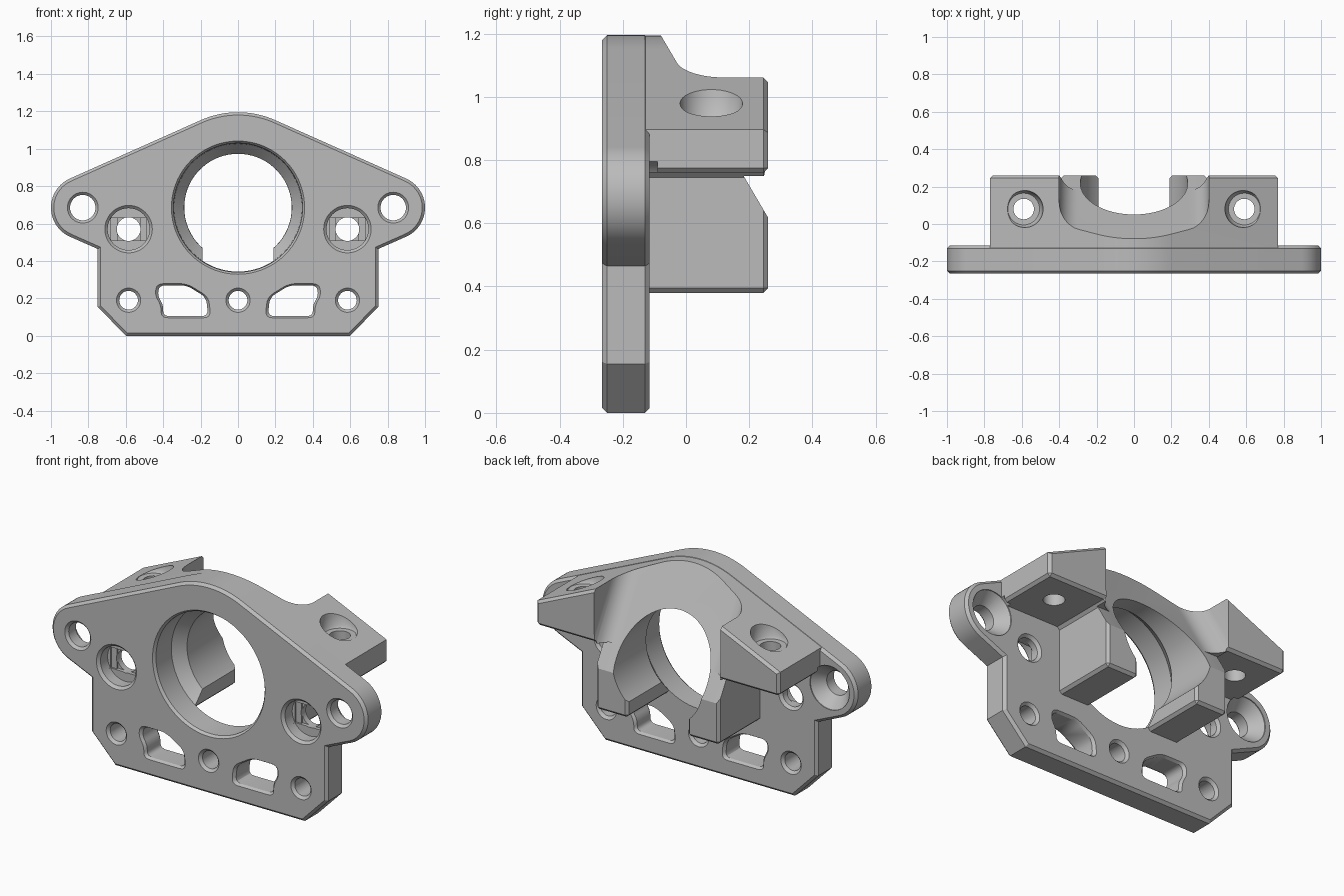
import bpy, bmesh, math
from math import sin, cos, radians, pi

if "Cube" in bpy.data.objects:
    bpy.data.objects.remove(bpy.data.objects["Cube"])

grey = bpy.data.materials.new("grey_plastic")
grey.diffuse_color = (0.5, 0.5, 0.5, 1)
grey.use_nodes = True
grey.node_tree.nodes["Principled BSDF"].inputs["Base Color"].default_value = grey.diffuse_color


def loft(name, rings):
    """Closed solid skinned through rings of 3D points."""
    bm = bmesh.new()
    vs = [[bm.verts.new(p) for p in ring] for ring in rings]
    n = len(vs[0])
    for a, b in zip(vs, vs[1:]):
        for i in range(n):
            j = (i + 1) % n
            bm.faces.new((a[i], a[j], b[j], b[i]))
    bm.faces.new(vs[0])
    bm.faces.new(vs[-1])
    bmesh.ops.recalc_face_normals(bm, faces=bm.faces)
    me = bpy.data.meshes.new(name)
    bm.to_mesh(me)
    bm.free()
    ob = bpy.data.objects.new(name, me)
    bpy.context.collection.objects.link(ob)
    me.materials.append(grey)
    return ob


def prism(name, pts, y0, y1):
    return loft(name, [[(x, y, z) for x, z in pts] for y in (y0, y1)])


def lathe_y(name, cx, cz, prof, n=48):
    return loft(name, [[(cx + r * cos(2 * pi * i / n), y, cz + r * sin(2 * pi * i / n))
                        for i in range(n)] for y, r in prof])


def lathe_z(name, cx, cy, prof, n=40):
    return loft(name, [[(cx + r * cos(2 * pi * i / n), cy + r * sin(2 * pi * i / n), z)
                        for i in range(n)] for z, r in prof])


def arc(cx, cz, r, a0, a1, n):
    return [(cx + r * cos(radians(a0 + (a1 - a0) * i / n)),
             cz + r * sin(radians(a0 + (a1 - a0) * i / n))) for i in range(n + 1)]


def round_poly(pts, r):
    """Polygon with softly rounded corners."""
    out = []
    for i, p in enumerate(pts):
        ends = []
        for q in (pts[i - 1], pts[(i + 1) % len(pts)]):
            d = math.dist(p, q)
            t = min(r, d * 0.45) / d
            ends.append((p[0] + (q[0] - p[0]) * t, p[1] + (q[1] - p[1]) * t))
        a, b = ends
        for k in range(5):
            t = k / 4
            out.append(tuple(a[m] * (1 - t) ** 2 + 2 * p[m] * t * (1 - t) + b[m] * t * t
                             for m in (0, 1)))
    return out


def apply(ob, mod):
    bpy.context.view_layer.objects.active = ob
    bpy.ops.object.modifier_apply(modifier=mod.name)


def chamfer(ob, width):
    m = ob.modifiers.new("chamfer", 'BEVEL')
    m.width, m.segments = width, 1
    m.limit_method, m.angle_limit = 'ANGLE', radians(70)
    apply(ob, m)


def combine(ob, other, op='DIFFERENCE'):
    m = ob.modifiers.new("combine", 'BOOLEAN')
    m.operation, m.object, m.solver = op, other, 'EXACT'
    apply(ob, m)
    bpy.data.objects.remove(other)


def mirrored(half):
    """Complete an outline that starts on the centre line."""
    return half + [(-x, z) for x, z in reversed(half) if x > 1e-4]


FRONT, BACK, REAR = -0.265, -0.115, 0.26

# Front flange plate with two rounded ears
crown = arc(0, 0.705, 0.49, 90, 66, 10)
half = crown + arc(0.83, 0.685, 0.17, 66, -66, 20) + [(0.75, 0.464), (0.75, 0.155), (0.6, 0)]
bracket = prism("mounting_bracket", mirrored(half), FRONT, BACK)
chamfer(bracket, 0.015)

# Rear body: sloping wings and two arms hanging beside the bore
half = [(x, z - 0.002) for x, z in crown] + [(0.77, 0.896), (0.77, 0.76), (0.39, 0.76),
                                             (0.39, 0.38), (0.19, 0.38), (0.19, 0.6)]
body = prism("rear_body", mirrored(half), -0.2, REAR)
chamfer(body, 0.015)
combine(bracket, body, 'UNION')

# Sloped, filleted saddle cut behind the hood
section = [(-0.4, 0.9)] + arc(-0.3, 0.1, 0.1, 180, 270, 8) + \
          arc(0.3, 0.1, 0.1, 270, 360, 8) + [(0.4, 0.9)]
dy, dz = 0.507, -0.862
saddle = loft("saddle_cut", [[(x, -0.08 + s * dy - h * dz, 1.195 + s * dz + h * dy)
                              for x, h in section] for s in (-0.5, 1.2)])
combine(bracket, saddle)
slope = [(0.182, 0.75), (0.311, 0.53), (0.4, 0.53), (0.4, 0.75)]
combine(bracket, loft("arm_slope_cut", [[(x, y, z) for y, z in slope] for x in (-0.395, 0.395)]))

# Main bore: wide through the plate, tapering to the hood
combine(bracket, lathe_y("main_bore", 0, 0.685, [
    (-0.29, 0.375), (-0.25, 0.345), (BACK, 0.342), (-0.05, 0.288), (0.4, 0.287)], 72))


def through_hole(x, z, r):
    e = 0.025
    combine(bracket, lathe_y("hole", x, z, [
        (FRONT - 0.01, r + e), (FRONT + 0.015, r), (BACK - 0.015, r), (BACK + 0.01, r + e)], 32))


through_hole(0, 0.19, 0.05)

for s in (-1, 1):
    # Lower screw hole
    through_hole(s * 0.585, 0.19, 0.05)
    # Ear hole, countersunk from behind
    combine(bracket, lathe_y("ear_hole", s * 0.83, 0.685, [
        (FRONT - 0.01, 0.092), (FRONT + 0.015, 0.068), (-0.185, 0.068),
        (BACK - 0.005, 0.125), (-0.09, 0.125)]))
    # Stepped counterbore: round pocket, slot, square, screw hole
    cx, cz = s * 0.585, 0.57
    combine(bracket, lathe_y("counterbore", cx, cz, [
        (FRONT - 0.01, 0.137), (FRONT + 0.015, 0.112), (-0.185, 0.112)]))
    for w, y in ((0.095, -0.175), (0.06, -0.165)):
        combine(bracket, prism("step", [(cx - w, cz - 0.06), (cx + w, cz - 0.06),
                                        (cx + w, cz + 0.06), (cx - w, cz + 0.06)], -0.2, y))
    combine(bracket, lathe_y("screw_hole", cx, cz, [
        (-0.2, 0.063), (BACK - 0.015, 0.063), (BACK + 0.01, 0.088)]))
    # Lightening window with flared rims
    pts = round_poly([(s * x, z) for x, z in (
        (0.42, 0.27), (0.275, 0.27), (0.17, 0.205), (0.16, 0.105),
        (0.4, 0.105), (0.4, 0.165), (0.43, 0.215))], 0.035)
    mx, mz = s * 0.295, 0.188
    rings = [[(mx + (x - mx) * k, y, mz + (z - mz) * k) for x, z in pts] for y, k in (
        (FRONT - 0.01, 1.18), (FRONT + 0.015, 1), (BACK - 0.015, 1), (BACK + 0.01, 1.18))]
    combine(bracket, loft("window", rings))
    # Vertical wing hole with a sunken seat
    combine(bracket, lathe_z("wing_hole", s * 0.59, 0.08, [
        (0.7, 0.055), (0.935, 0.055), (0.936, 0.085), (0.95, 0.095), (1.0, 0.102), (1.2, 0.12)]))

# Smooth shading with crisp edges
bpy.ops.object.select_all(action='DESELECT')
bracket.select_set(True)
bpy.context.view_layer.objects.active = bracket
bpy.ops.object.shade_smooth_by_angle(angle=radians(30))
